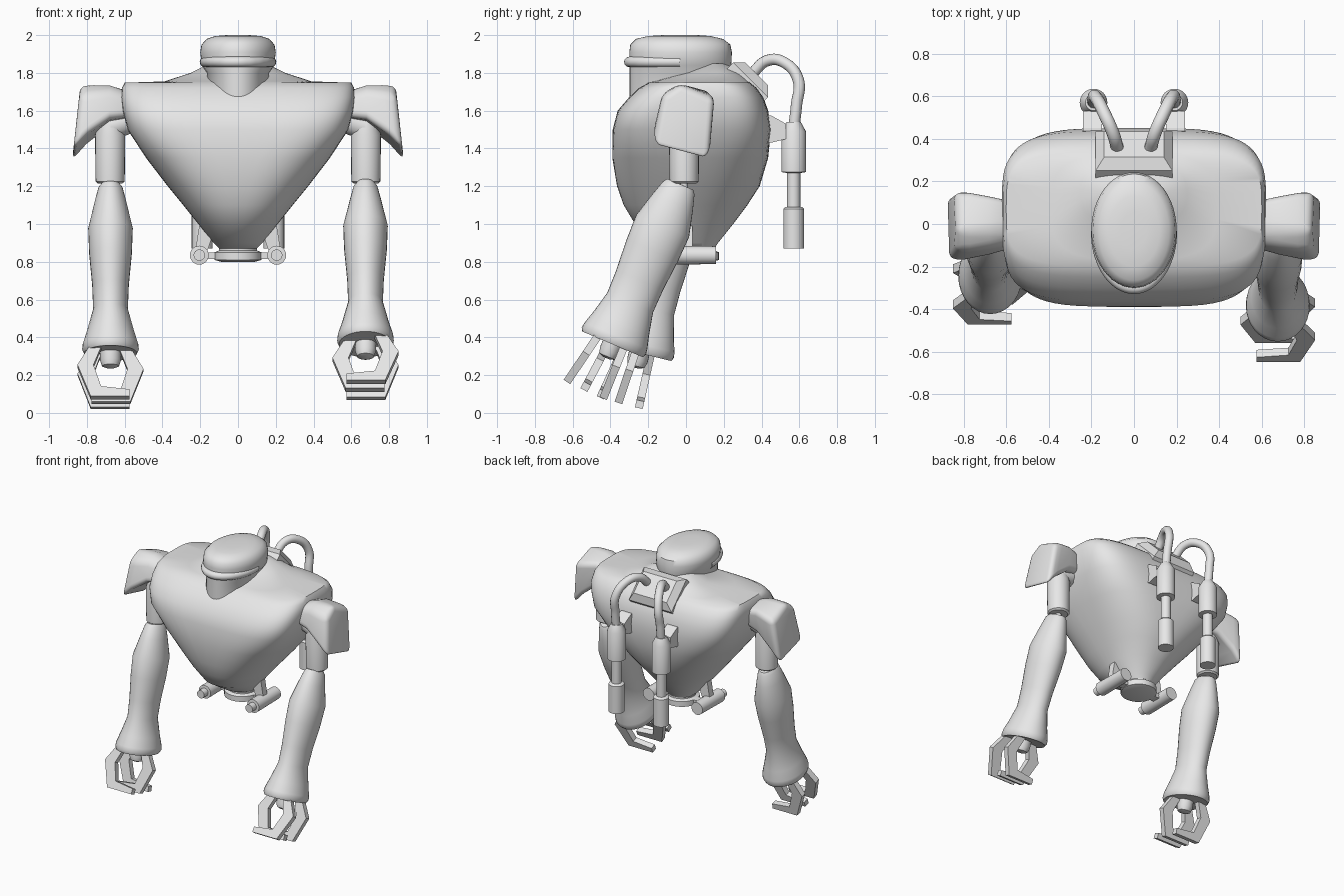
import bpy, bmesh
from math import sin, cos, pi, radians, copysign
from mathutils import Matrix, Vector

cube = bpy.data.objects.get("Cube")
if cube:
    bpy.data.objects.remove(cube, do_unlink=True)

GREY = (0.8, 0.8, 0.8, 1)
grey = bpy.data.materials.new("plain grey")
grey.use_nodes = True
grey.diffuse_color = GREY
grey.node_tree.nodes["Principled BSDF"].inputs["Base Color"].default_value = GREY


def finish(ob, angle):
    ob.data.materials.append(grey)
    bpy.ops.object.select_all(action='DESELECT')
    ob.select_set(True)
    bpy.context.view_layer.objects.active = ob
    bpy.ops.object.shade_smooth_by_angle(angle=radians(angle))
    return ob


def loft(name, rings, matrix=Matrix(), angle=40, bevel=0):
    """Skin a list of equal-length point rings and cap both ends."""
    bm = bmesh.new()
    rows = [[bm.verts.new(matrix @ Vector(p)) for p in ring] for ring in rings]
    n = len(rows[0])
    for a, b in zip(rows, rows[1:]):
        for i in range(n):
            j = (i + 1) % n
            bm.faces.new((a[i], a[j], b[j], b[i]))
    bm.faces.new(rows[0])
    bm.faces.new(rows[-1])
    bmesh.ops.recalc_face_normals(bm, faces=bm.faces)
    me = bpy.data.meshes.new(name)
    bm.to_mesh(me)
    bm.free()
    ob = bpy.data.objects.new(name, me)
    bpy.context.collection.objects.link(ob)
    if bevel:
        # Smooth everything so the rounded edges blend
        mod = ob.modifiers.new("soft edges", 'BEVEL')
        mod.width, mod.segments, mod.limit_method = bevel, 4, 'ANGLE'
        mod.angle_limit = radians(30)
        angle = 180
    return finish(ob, angle)


def oval(z, rx, front, back, power=2, n=48):
    """Superellipse ring at height z, from y = front to y = back."""
    pts = []
    for i in range(n):
        c, s = cos(2 * pi * i / n), sin(2 * pi * i / n)
        pts.append((rx * copysign(abs(c) ** (2 / power), c),
                    (front + back) / 2 + (back - front) / 2
                    * copysign(abs(s) ** (2 / power), s), z))
    return pts


def lathe(name, profile, matrix, angle=40):
    """Round part from (distance, radius) steps along local z."""
    return loft(name, [oval(z, r, -r, r, n=24) for z, r in profile], matrix, angle)


def tube(name, points, radius, smooth=True):
    cu = bpy.data.curves.new(name, 'CURVE')
    cu.dimensions = '3D'
    cu.bevel_depth, cu.bevel_resolution, cu.use_fill_caps = radius, 4, True
    sp = cu.splines.new('BEZIER')
    sp.bezier_points.add(len(points) - 1)
    for bp, p in zip(sp.bezier_points, points):
        bp.co = p
        bp.handle_left_type = bp.handle_right_type = 'AUTO' if smooth else 'VECTOR'
    ob = bpy.data.objects.new(name, cu)
    bpy.context.collection.objects.link(ob)
    cu.materials.append(grey)
    return ob


def prism(name, outline, half, matrix, axis):
    """Extrude a 2D outline both ways along x or y."""
    place = (lambda p, d: (d, *p)) if axis == 'x' else (lambda p, d: (p[0], d, p[1]))
    return loft(name, [[place(p, d) for p in outline] for d in (-half, half)], matrix, 25)


# Torso: height, half width, front, back, squareness
TORSO = [(.87, .10, -.05, .15, 2), (.9, .13, -.11, .17, 2), (1, .21, -.27, .25, 2.2),
         (1.1, .29, -.33, .325, 2.4), (1.2, .372, -.365, .39, 2.6),
         (1.35, .487, -.39, .435, 3.2), (1.5, .585, -.388, .45, 4.2),
         (1.6, .612, -.362, .435, 4.4), (1.67, .62, -.302, .41, 4.4),
         (1.72, .615, -.25, .375, 4.2), (1.748, .6, -.2, .34, 4),
         (1.755, .39, -.17, .33, 3.2), (1.8, .25, -.01, .295, 2.6), (1.85, .15, .09, .21, 2)]
loft("torso", [oval(*row, n=64) for row in TORSO], angle=50)

# Head and brow band
HEAD = [(1.6, .16, -.298, .225), (1.8, .165, -.298, .23), (1.84, .192, -.298, .24),
        (1.91, .2, -.3, .243), (1.95, .193, -.295, .235), (1.98, .165, -.265, .195),
        (1.995, .12, -.2, .13), (2, .06, -.12, .06)]
loft("head", [oval(*row) for row in HEAD])
arc = [pi + pi * i / 12 for i in range(13)]
tube("brow_band", [(.175 * cos(a), -.03 + .27 * sin(a), 1.858) for a in arc], .028)

# Back plate carrying the hoses
tilt = Matrix.Translation((0, .3, 1.72)) @ Matrix.Rotation(radians(-45), 4, 'X')
loft("hose_plate", [[(x * hx, y * hy, z) for x, y in ((-1, -1), (1, -1), (1, 1), (-1, 1))]
                    for hx, hy, z in ((.18, .13, -.03), (.18, .13, .06), (.14, .085, .105))],
     tilt, 25)

# Waist: ring and flange
lathe("waist_ring", [(.8, .09), (.81, .125), (.85, .125), (.86, .1), (.9, .1)],
      Matrix.Translation((0, .05, 0)))
prism("waist_bar", [(-.17, .815), (.17, .815), (.17, .85), (-.17, .85)], .03,
      Matrix.Translation((0, .05, 0)), 'y')

FINGER = [(.10, .03), (.175, -.1), (.105, -.283), (-.1, -.283),
          (-.1, -.243), (.05, -.225), (.09, -.1), (.04, .03)]
PAD = [(-.03, 1.745), (.15, 1.665), (.125, 1.335), (-.175, 1.415), (-.125, 1.68)]
FOREARM = [(0, .05, .075), (.02, .065, .09), (.1, .085, .115), (.24, .118, .152),
           (.38, .113, .148), (.55, .097, .135), (.68, .092, .132), (.8, .125, .16),
           (.87, .147, .18), (.9, .15, .185), (.92, .14, .175), (.915, .1, .12)]

for side, s, swing in (("left", 1, -23), ("right", -1, -13.7)):
    flip = Matrix.Diagonal((s, 1, 1, 1))

    # Shoulder pad: inner x, drop, width and outward lean of each slice
    rings = [[(x + lean * (1.735 - z), y * w + .01 * (1 - w), top - (1.735 - z) * drop)
              for y, z in PAD]
             for x, drop, w, lean, top in ((.57, .4, .72, 0, 1.7), (.68, .55, .88, 0, 1.735),
                                           (.765, .8, 1, .1, 1.735), (.835, 1, 1, .11, 1.73))]
    loft(side + "_shoulder_pad", rings, flip, bevel=.035)

    # Upper arm and elbow pin
    arm = Matrix.Translation((s * .677, -.01, 0))
    lathe(side + "_upper_arm", [(1.215, .065), (1.225, .077), (1.47, .08), (1.55, .06)], arm)
    tube(side + "_shoulder_joint", [(s * .5, 0, 1.58), (s * .68, -.01, 1.51)], .07, False)
    lathe(side + "_elbow_pin", [(1.17, .02), (1.23, .02)], arm)

    # Forearm, wrist and claw fingers share the elbow frame
    elbow = (Matrix.Translation((s * .675, -.03, 1.21))
             @ Matrix.Rotation(radians(swing), 4, 'X'))
    loft(side + "_forearm", [oval(-d, rx, -ry, ry, n=32) for d, rx, ry in FOREARM], elbow)
    lathe(side + "_wrist", [(-.88, .055), (-.96, .055), (-.99, .045), (-1, .02)], elbow)
    for name, out, offset, fan in (("front_finger", 1, -.09, -11),
                                   ("thumb", -1, -.02, -5), ("rear_finger", 1, .062, 1)):
        frame = (elbow @ Matrix.Translation((0, offset, -.92))
                 @ Matrix.Rotation(radians(fan), 4, 'X')
                 @ Matrix.Diagonal((s * out, 1, 1, 1)))
        prism(f"{side}_{name}", FINGER, .021, frame, 'y')

    # Hose, canister and bracket on the back
    tube(side + "_hose", [(s * .075, .345, 1.79), (s * .1, .43, 1.865), (s * .14, .52, 1.855),
                          (s * .18, .595, 1.76), (s * .19, .585, 1.63), (s * .19, .57, 1.5)], .03)
    lathe(side + "_canister", [(.87, .055), (1.08, .055), (1.09, .045), (1.091, .035),
                               (1.27, .035), (1.275, .065), (1.49, .065), (1.54, .038)],
          Matrix.Translation((s * .19, .57, 0)))
    prism(side + "_canister_bracket", [(.38, 1.58), (.45, 1.575), (.53, 1.53),
                                       (.53, 1.45), (.45, 1.43), (.38, 1.45)], .045,
          Matrix.Translation((s * .195, 0, 0)), 'x')

    # Hip thruster and its strut
    lathe(side + "_hip_cylinder", [(-.15, .047), (.08, .05), (.12, .05), (.122, .03), (.17, .03)],
          Matrix.Translation((s * .205, .01, .835)) @ Matrix.Rotation(pi / 2, 4, 'X'))
    prism(side + "_hip_strut", [(.165, .85), (.228, .85), (.205, .99), (.13, .95)], .025,
          Matrix.Translation((0, .01, 0)) @ flip, 'y')
